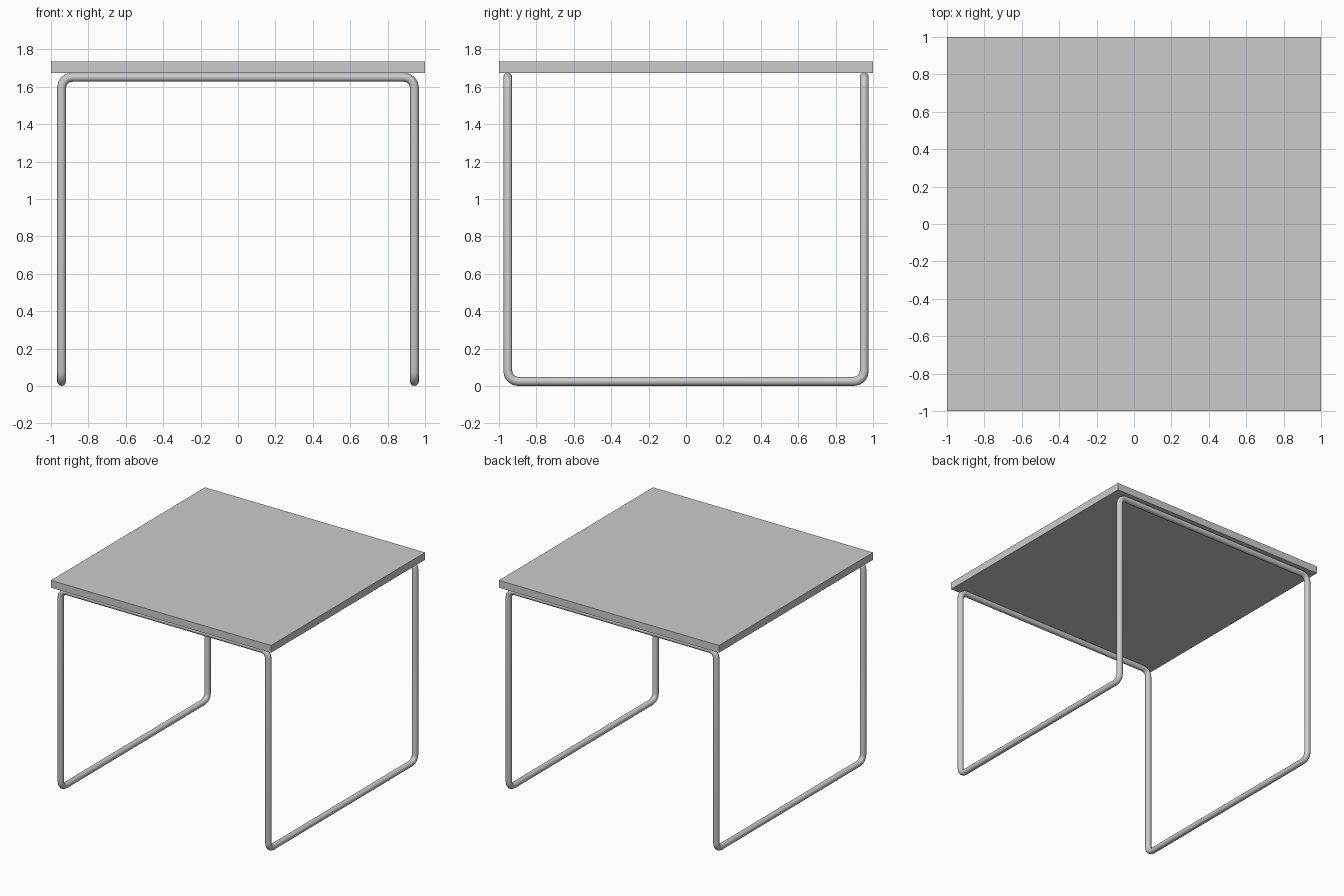
import bpy, math
from mathutils import Vector

if "Cube" in bpy.data.objects:
    bpy.data.objects.remove(bpy.data.objects["Cube"])

TUBE = 0.024
X, Y, LOW, HIGH = 0.943, 0.953, 0.025, 1.651


def fillet(prev, corner, nxt, radius, steps=4):
    """Points of a circular bend replacing a right-angle corner."""
    a = (prev - corner).normalized() * radius
    b = (nxt - corner).normalized() * radius
    centre = corner + a + b
    return [centre - b * math.cos(t) - a * math.sin(t)
            for t in (math.pi / 2 * i / steps for i in range(steps + 1))]


# Table top slab
bpy.ops.mesh.primitive_cube_add(size=1, location=(0, 0, 1.704))
top = bpy.context.object
top.name = "table_top"
top.scale = (2, 2, 0.06)
bpy.ops.object.transform_apply(location=False, rotation=False, scale=True)

# Continuous bent tube: legs, floor runners and top rails in one loop
corners = [Vector(c) for c in (
    (X, -Y, HIGH), (X, -Y, LOW), (X, Y, LOW), (X, Y, HIGH),
    (-X, Y, HIGH), (-X, Y, LOW), (-X, -Y, LOW), (-X, -Y, HIGH))]
path = []
for i, c in enumerate(corners):
    radius = 0.09 if c.z == LOW else 0.055
    path += fillet(corners[i - 1], c, corners[(i + 1) % 8], radius)

curve = bpy.data.curves.new("tube_frame", 'CURVE')
curve.dimensions = '3D'
curve.bevel_depth = TUBE
curve.bevel_resolution = 4
spline = curve.splines.new('POLY')
spline.points.add(len(path) - 1)
for point, co in zip(spline.points, path):
    point.co = (*co, 1)
spline.use_cyclic_u = True
frame = bpy.data.objects.new("tube_frame", curve)
bpy.context.collection.objects.link(frame)

# Turn the tube into a smooth-shaded mesh
bpy.ops.object.select_all(action='DESELECT')
frame.select_set(True)
bpy.context.view_layer.objects.active = frame
bpy.ops.object.convert(target='MESH')
bpy.ops.object.shade_smooth_by_angle(angle=math.radians(40))
